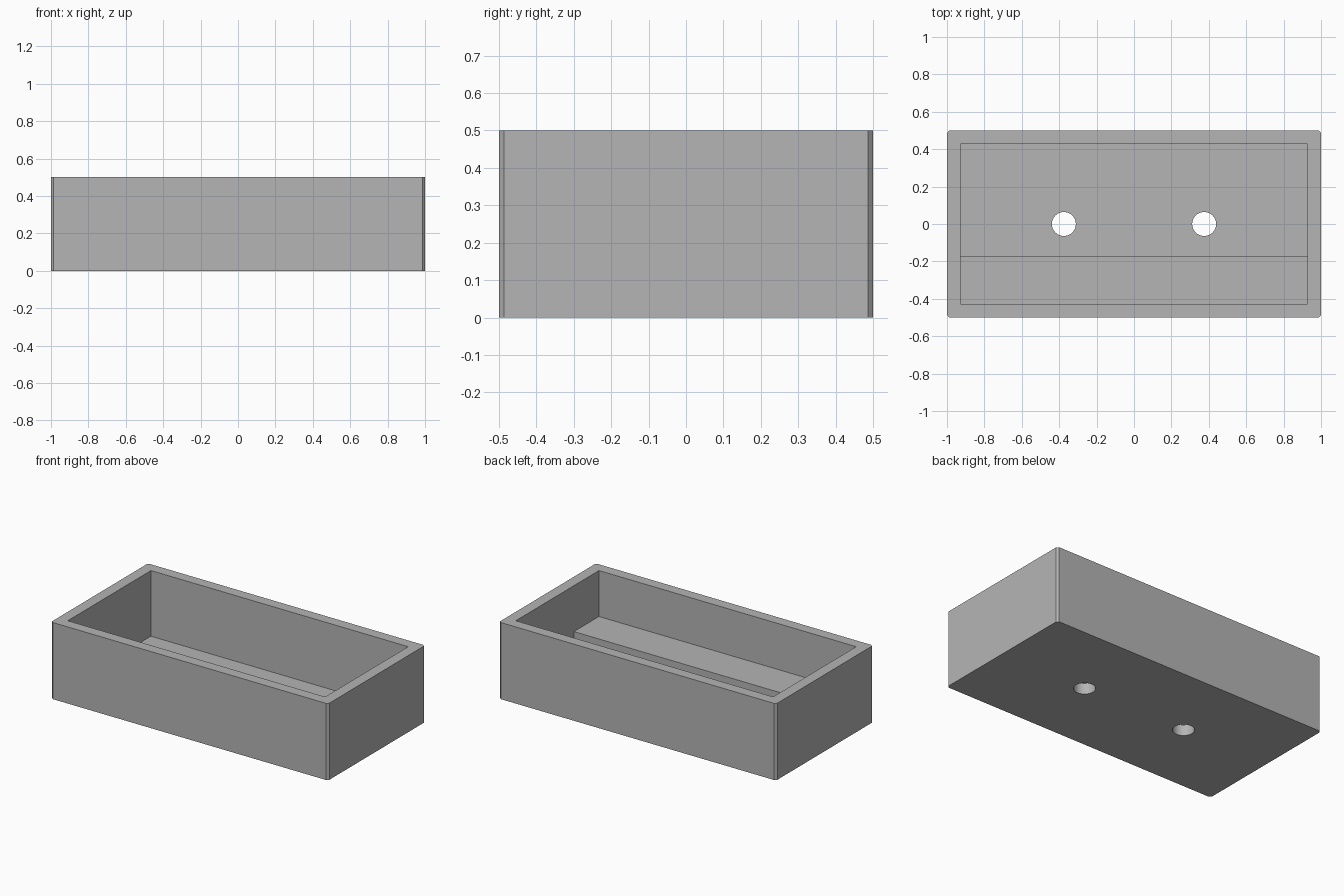
import bpy, bmesh
from math import radians

cube = bpy.data.objects.get("Cube")
if cube:
    bpy.data.objects.remove(cube, do_unlink=True)

LENGTH, DEPTH, HEIGHT = 2.0, 1.0, 0.5
WALL, CHAMFER = 0.0715, 0.013
FLOOR_Z, LEDGE_Z, LEDGE_Y = 0.0715, 0.2, -0.171
HOLE_X, HOLE_RADIUS = 0.375, 0.064

grey = bpy.data.materials.new("plain grey")
grey.use_nodes = True
colour = (0.46, 0.46, 0.46, 1)
grey.diffuse_color = colour
grey.node_tree.nodes["Principled BSDF"].inputs["Base Color"].default_value = colour


def make_object(name, bm):
    bmesh.ops.recalc_face_normals(bm, faces=bm.faces)
    mesh = bpy.data.meshes.new(name)
    bm.to_mesh(mesh)
    bm.free()
    mesh.materials.append(grey)
    obj = bpy.data.objects.new(name, mesh)
    bpy.context.collection.objects.link(obj)
    return obj


def cut(target, cutter):
    """Subtract the cutter from the target, then discard it."""
    cutter.hide_render = True
    mod = target.modifiers.new(cutter.name, "BOOLEAN")
    mod.operation, mod.solver, mod.object = "DIFFERENCE", "EXACT", cutter
    bpy.ops.object.select_all(action="DESELECT")
    target.select_set(True)
    bpy.context.view_layer.objects.active = target
    bpy.ops.object.modifier_apply(modifier=mod.name)
    bpy.data.objects.remove(cutter, do_unlink=True)


# Outer block with chamfered upright corners
bm = bmesh.new()
bmesh.ops.create_cube(bm, size=1)
bmesh.ops.scale(bm, vec=(LENGTH, DEPTH, HEIGHT), verts=bm.verts)
bmesh.ops.translate(bm, vec=(0, 0, HEIGHT / 2), verts=bm.verts)
upright = [e for e in bm.edges if abs(e.verts[0].co.z - e.verts[1].co.z) > 0.1]
bmesh.ops.bevel(bm, geom=upright, offset=CHAMFER, segments=1, affect="EDGES")
tray = make_object("tray", bm)

# Open cavity: a stepped profile run along the length, leaving a raised front ledge
inner_x, inner_y, top = LENGTH / 2 - WALL, DEPTH / 2 - WALL, HEIGHT + 0.1
profile = [(-inner_y, top), (-inner_y, LEDGE_Z), (LEDGE_Y, LEDGE_Z),
           (LEDGE_Y, FLOOR_Z), (inner_y, FLOOR_Z), (inner_y, top)]
bm = bmesh.new()
face = bm.faces.new([bm.verts.new((-inner_x, y, z)) for y, z in profile])
run = bmesh.ops.extrude_face_region(bm, geom=[face])["geom"]
moved = [v for v in run if isinstance(v, bmesh.types.BMVert)]
bmesh.ops.translate(bm, vec=(2 * inner_x, 0, 0), verts=moved)
cut(tray, make_object("cavity_cutter", bm))

# Two round holes through the floor
for side in (-1, 1):
    bm = bmesh.new()
    bmesh.ops.create_cone(bm, cap_ends=True, segments=48, radius1=HOLE_RADIUS,
                          radius2=HOLE_RADIUS, depth=0.3)
    bmesh.ops.translate(bm, vec=(side * HOLE_X, 0, 0), verts=bm.verts)
    cut(tray, make_object("hole_cutter", bm))

bpy.ops.object.shade_smooth_by_angle(angle=radians(30))
